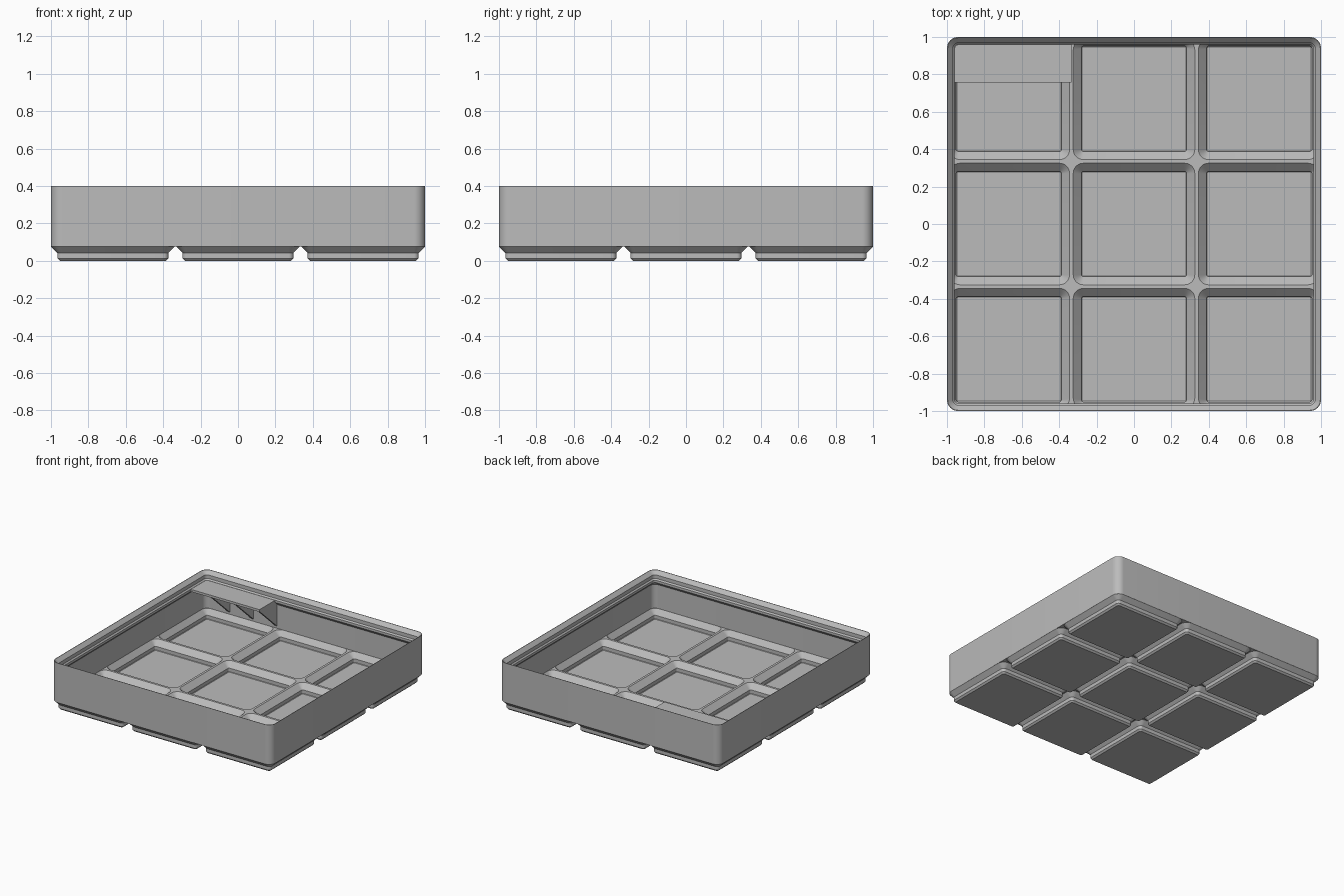
import bpy, bmesh, math

if "Cube" in bpy.data.objects:
    bpy.data.objects.remove(bpy.data.objects["Cube"], do_unlink=True)

MM = 2 / 125.5            # one millimetre in model units
PITCH = 42 * MM
TOP = 0.4
BASE_Z = 4.75 * MM        # underside of the tray walls
RIDGE_Z = 0.09            # top of the ridges between pockets
INNER = 0.985             # inner face of the outer wall
CELLS = [(i * PITCH, j * PITCH) for i in (-1, 0, 1) for j in (-1, 0, 1)]

grey = bpy.data.materials.new("light_grey")
grey.use_nodes = True
grey.diffuse_color = (0.5, 0.5, 0.5, 1)
grey.node_tree.nodes["Principled BSDF"].inputs["Base Color"].default_value = (0.5, 0.5, 0.5, 1)


def rounded_ring(bm, cx, cy, half, r, z, limit, steps=8):
    """Rounded square loop, clamped to the given limit."""
    x0, x1 = max(cx - half, -limit), min(cx + half, limit)
    y0, y1 = max(cy - half, -limit), min(cy + half, limit)
    corners = [(x1 - r, y1 - r), (x0 + r, y1 - r), (x0 + r, y0 + r), (x1 - r, y0 + r)]
    ring = []
    for k, (px, py) in enumerate(corners):
        for s in range(steps + 1):
            a = math.pi / 2 * (k + s / steps)
            ring.append(bm.verts.new((px + r * math.cos(a), py + r * math.sin(a), z)))
    return ring


def loft(bm, profile, cx=0, cy=0, limit=9):
    """Closed solid through (half width, corner radius, height) levels."""
    rings = [rounded_ring(bm, cx, cy, h, r, z, limit) for h, r, z in profile]
    n = len(rings[0])
    for a, b in zip(rings, rings[1:]):
        for i in range(n):
            j = (i + 1) % n
            bm.faces.new((a[i], a[j], b[j], b[i]))
    bm.faces.new(rings[0][::-1])
    bm.faces.new(rings[-1])


def finish(bm, name):
    bmesh.ops.recalc_face_normals(bm, faces=bm.faces)
    mesh = bpy.data.meshes.new(name)
    bm.to_mesh(mesh)
    bm.free()
    mesh.materials.append(grey)
    obj = bpy.data.objects.new(name, mesh)
    bpy.context.collection.objects.link(obj)
    return obj


def lofts(name, profile, places, limit=9):
    bm = bmesh.new()
    for x, y in places:
        loft(bm, profile, x, y, limit)
    return finish(bm, name)


def prism(name, outline, x0, x1):
    """Side outline in y and z, extruded along x."""
    bm = bmesh.new()
    face = bm.faces.new([bm.verts.new((x0, y, z)) for y, z in outline])
    out = bmesh.ops.extrude_face_region(bm, geom=[face])
    moved = [v for v in out["geom"] if isinstance(v, bmesh.types.BMVert)]
    bmesh.ops.translate(bm, verts=moved, vec=(x1 - x0, 0, 0))
    return finish(bm, name)


def boolean(target, tool, operation):
    mod = target.modifiers.new(tool.name, "BOOLEAN")
    mod.object, mod.operation, mod.solver = tool, operation, "EXACT"
    bpy.context.view_layer.objects.active = target
    bpy.ops.object.modifier_apply(modifier=mod.name)
    bpy.data.objects.remove(tool, do_unlink=True)


# Outer block
tray = lofts("tray", [(1, 0.06, BASE_Z), (1, 0.06, TOP)], [(0, 0)])

# Nine stepped feet
foot = [(17.8 * MM, 0.8 * MM, 0), (18.6 * MM, 1.6 * MM, 0.8 * MM),
        (18.6 * MM, 1.6 * MM, 2.6 * MM), (20.73 * MM, 3.73 * MM, 4.73 * MM),
        (20.73 * MM, 3.73 * MM, 5 * MM)]
boolean(tray, lofts("feet", foot, CELLS), "UNION")

# Main cavity with the stepped stacking lip
cavity = [(INNER, 0.045, RIDGE_Z), (INNER, 0.045, 0.285), (0.9585, 0.02, 0.312),
          (0.9585, 0.02, 0.331), (0.968, 0.029, 0.342), (0.968, 0.029, 0.371),
          (0.996, 0.056, 0.4), (0.996, 0.056, 0.45)]
boolean(tray, lofts("cavity_cutter", cavity, [(0, 0)]), "DIFFERENCE")

# Pockets sunk into the feet
pocket = [(17.45 * MM, 0.5 * MM, 1 * MM), (17.65 * MM, 0.7 * MM, 1.2 * MM),
          (17.65 * MM, 0.7 * MM, 3 * MM), (20.4 * MM, 3.4 * MM, RIDGE_Z),
          (20.4 * MM, 3.4 * MM, RIDGE_Z + 0.01)]
boolean(tray, lofts("pocket_cutter", pocket, CELLS, INNER - 0.0003), "DIFFERENCE")

# Label shelf in the back right corner, with triangular brackets
prism("label_shelf", [(0.757, 0.311), (0.975, 0.311), (0.975, 0.33), (0.757, 0.33)],
      -0.975, -PITCH / 2)
for k in range(3):
    x = -PITCH / 2 - 0.215 * k
    prism(f"shelf_bracket_{k + 1}", [(0.76, 0.312), (0.988, 0.312), (0.988, 0.105)],
          x - 0.02, x)

# Smooth the rounded corners only
bpy.ops.object.select_all(action="DESELECT")
tray.select_set(True)
bpy.context.view_layer.objects.active = tray
bpy.ops.object.shade_smooth_by_angle(angle=math.radians(30))
